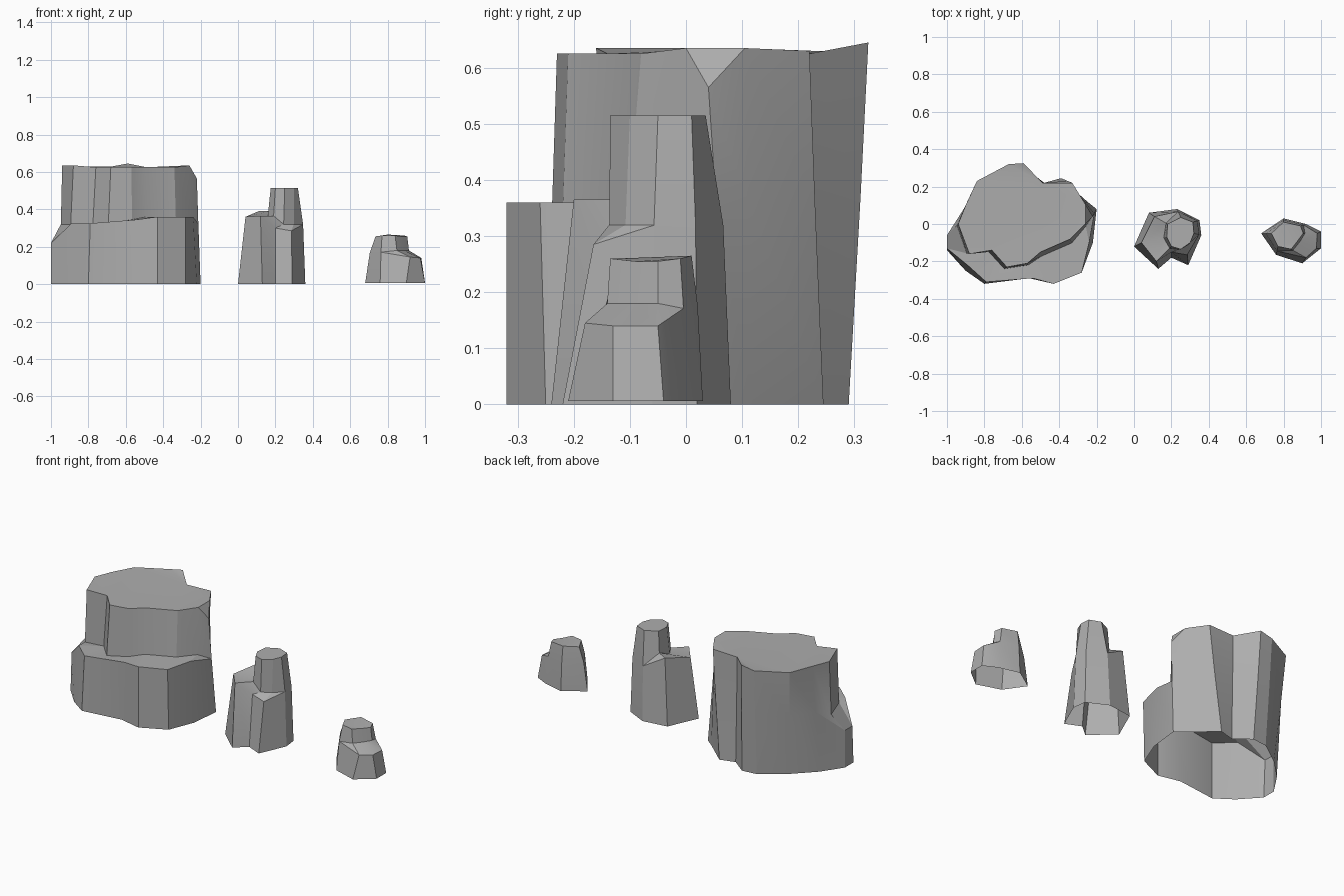
import bpy
import bmesh
from mathutils import Vector

cube = bpy.data.objects.get("Cube")
if cube:
    bpy.data.objects.remove(cube, do_unlink=True)

# Single stone colour
stone = bpy.data.materials.new("stone grey")
stone.use_nodes = True
grey = (0.42, 0.42, 0.42, 1.0)
stone.diffuse_color = grey
stone.node_tree.nodes["Principled BSDF"].inputs["Base Color"].default_value = grey


def ledge(base, shoulder, top, floor):
    """Column that steps inward at a shoulder before rising to the top."""
    bottom, outer, crown = Vector(base), Vector(shoulder), Vector(top)
    inner = crown.lerp(outer, 0.12)
    inner.z = max(outer.z, floor)
    return [bottom, outer, inner, crown]


def straight(base, top, pull, rise):
    """Column that runs up the wall with one slight bend."""
    bottom, crown = Vector(base), Vector(top)
    bend = bottom.lerp(crown, pull)
    bend.z = bottom.z + (crown.z - bottom.z) * rise
    return [bottom, bend, bend.copy(), crown]


def make_rock(name, columns, ground, floor, pull, rise, chipped=None):
    """Loft the columns around the rock; the underside stays open."""
    bm = bmesh.new()
    grid = []
    for column in columns:
        base = (*column[0], ground)
        if len(column) == 3:
            points = ledge(base, column[1], column[2], floor)
        else:
            points = straight(base, column[1], pull, rise)
        grid.append([bm.verts.new(p) for p in points])

    count = len(grid)
    for i in range(count):
        here, after = grid[i], grid[(i + 1) % count]
        for low in range(3):
            bm.faces.new((here[low], here[low + 1], after[low + 1], after[low]))

    # Flat crown, with one corner optionally chipped off as a sloping triangle
    crown = [col[3] for col in grid]
    if chipped is not None:
        around = (crown[chipped - 1], crown[chipped], crown[(chipped + 1) % count])
        bm.faces.new(around)
        crown.pop(chipped)
    bm.faces.new(crown)

    bmesh.ops.remove_doubles(bm, verts=bm.verts[:], dist=0.0005)
    bmesh.ops.triangulate(bm, faces=[f for f in bm.faces if len(f.verts) > 4])
    bmesh.ops.recalc_face_normals(bm, faces=bm.faces[:])
    top_face = max(bm.faces, key=lambda f: f.calc_center_median().z)
    if top_face.normal.z < 0:
        bmesh.ops.reverse_faces(bm, faces=bm.faces[:])

    mesh = bpy.data.meshes.new(name)
    bm.to_mesh(mesh)
    bm.free()
    mesh.materials.append(stone)
    rock = bpy.data.objects.new(name, mesh)
    bpy.context.collection.objects.link(rock)
    bpy.ops.object.select_all(action="DESELECT")
    rock.select_set(True)
    bpy.context.view_layer.objects.active = rock
    bpy.ops.object.shade_smooth_by_angle(angle=0.4)


# Large rock: front columns carry the wide ledge
large_front = [
    ((-.22, -.10), (-.24, -.10, .36), (-.26, 0, .635)),
    ((-.28, -.25), (-.28, -.26, .36), (-.34, -.08, .625)),
    ((-.43, -.32), (-.43, -.32, .36), (-.50, -.15, .625)),
    ((-.56, -.29), (-.54, -.29, .345), (-.57, -.21, .625)),
    ((-.80, -.32), (-.79, -.31, .325), (-.68, -.23, .625)),
    ((-.90, -.25), (-.89, -.22, .325), (-.76, -.14, .625)),
    ((-1, -.14), (-1, -.13, .22), (-.88, -.16, .635)),
    ((-1, -.06), (-1, -.06, .22), (-.94, 0, .635)),
]
# Large rock: sheer back columns
large_back = [
    ((-.92, .06), (-.90, .10, .635)),
    ((-.80, .18), (-.84, .23, .63)),
    ((-.66, .28), (-.67, .32, .63)),
    ((-.57, .29), (-.59, .325, .645)),
    ((-.48, .22), (-.49, .22, .625)),
    ((-.39, .245), (-.33, .22, .63)),
    ((-.25, .12), (-.26, .105, .635)),
    ((-.20, .08), (-.22, .04, .565)),
]
large = large_front + large_back
make_rock("large_rock", large, ground=0, floor=.32, pull=.6, rise=.57,
          chipped=len(large) - 1)

# Medium rock: tall spire with a high ledge on its right
medium = [
    ((0, -.12), (.04, -.10, .36), (.175, -.07, .515)),
    ((.08, .06), (.11, .04, .39), (.18, 0, .515)),
    ((.23, .08), (.25, .035, .515)),
    ((.35, .02), (.315, .01, .515)),
    ((.36, -.06), (.32, -.05, .515)),
    ((.29, -.22), (.285, -.165, .285), (.30, -.10, .515)),
    ((.20, -.18), (.20, -.15, .30), (.25, -.135, .515)),
    ((.13, -.24), (.12, -.20, .365), (.20, -.12, .515)),
]
make_rock("medium_rock", medium, ground=0, floor=.32, pull=.3, rise=.62)

# Small rock: low stub with a ledge on its left
small = [
    ((.68, -.05), (.735, -.05, .255)),
    ((.80, .03), (.80, .01, .265)),
    ((.92, 0), (.89, -.01, .26)),
    ((1, -.04), (.98, -.05, .14), (.905, -.05, .255)),
    ((1, -.13), (.975, -.13, .14), (.875, -.09, .255)),
    ((.90, -.21), (.92, -.18, .145), (.84, -.135, .26)),
    ((.76, -.165), (.77, -.12, .26)),
]
make_rock("small_rock", small, ground=.006, floor=.18, pull=.45, rise=.65)
